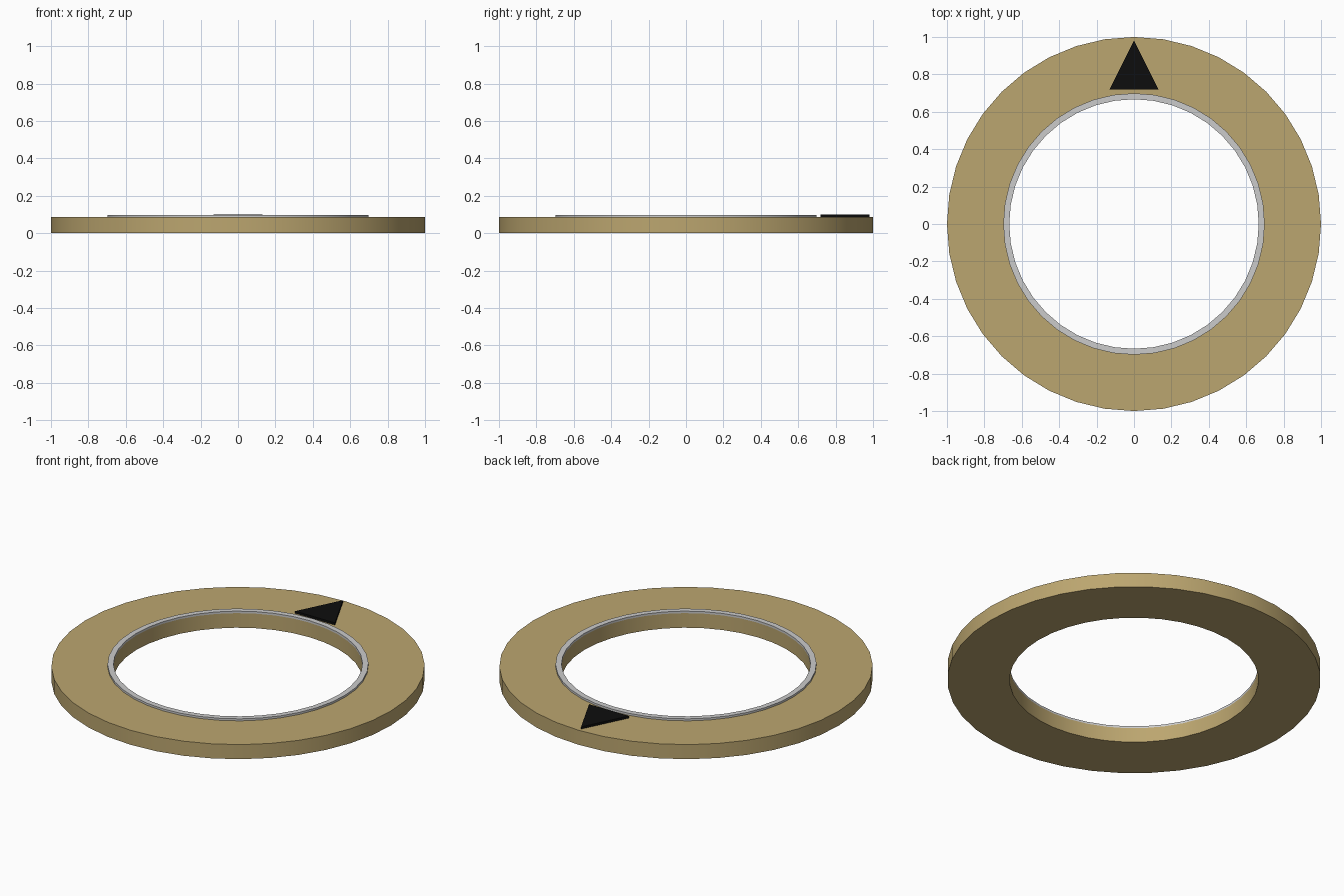
import bpy, bmesh
from math import sin, cos, pi, radians

if "Cube" in bpy.data.objects:
    bpy.data.objects.remove(bpy.data.objects["Cube"])

SIDES = 40


def material(name, rgb):
    m = bpy.data.materials.new(name)
    m.diffuse_color = (*rgb, 1)
    m.use_nodes = True
    m.node_tree.nodes["Principled BSDF"].inputs["Base Color"].default_value = m.diffuse_color
    return m


def finish(name, bm, mat=None):
    bmesh.ops.recalc_face_normals(bm, faces=bm.faces)
    mesh = bpy.data.meshes.new(name)
    bm.to_mesh(mesh)
    bm.free()
    ob = bpy.data.objects.new(name, mesh)
    bpy.context.collection.objects.link(ob)
    if mat:
        mesh.materials.append(mat)
    return ob


def ring(name, r_in, r_out, z0, z1, mat=None):
    """Flat ring: a rectangular section swept around z."""
    bm = bmesh.new()
    section = [(r_in, z0), (r_out, z0), (r_out, z1), (r_in, z1)]
    loops = [[bm.verts.new((r * sin(2 * pi * i / SIDES), r * cos(2 * pi * i / SIDES), z))
              for r, z in section] for i in range(SIDES)]
    for i in range(SIDES):
        a, b = loops[i], loops[(i + 1) % SIDES]
        for j in range(4):
            k = (j + 1) % 4
            bm.faces.new((a[j], a[k], b[k], b[j]))
    ob = finish(name, bm, mat)
    bpy.ops.object.select_all(action='DESELECT')
    ob.select_set(True)
    bpy.context.view_layer.objects.active = ob
    bpy.ops.object.shade_smooth_by_angle(angle=radians(30))
    return ob


gold = material("gold", (0.50, 0.38, 0.16))
black = material("black", (0.004, 0.004, 0.004))

# Wide body and thin raised lip around the opening
ring("bezel_body", 0.667, 1.0, 0.0, 0.086, gold)
ring("inner_lip", 0.667, 0.699, 0.086, 0.098)

# Raised triangular pointer
bm = bmesh.new()
tri = [(-0.13, 0.72), (0.13, 0.72), (0, 0.98)]
base = bm.faces.new([bm.verts.new((x, y, 0.086)) for x, y in tri])
top = bmesh.ops.extrude_face_region(bm, geom=[base], use_keep_orig=True)
bmesh.ops.translate(bm, vec=(0, 0, 0.013),
                    verts=[v for v in top["geom"] if isinstance(v, bmesh.types.BMVert)])
finish("pointer_triangle", bm, black)
